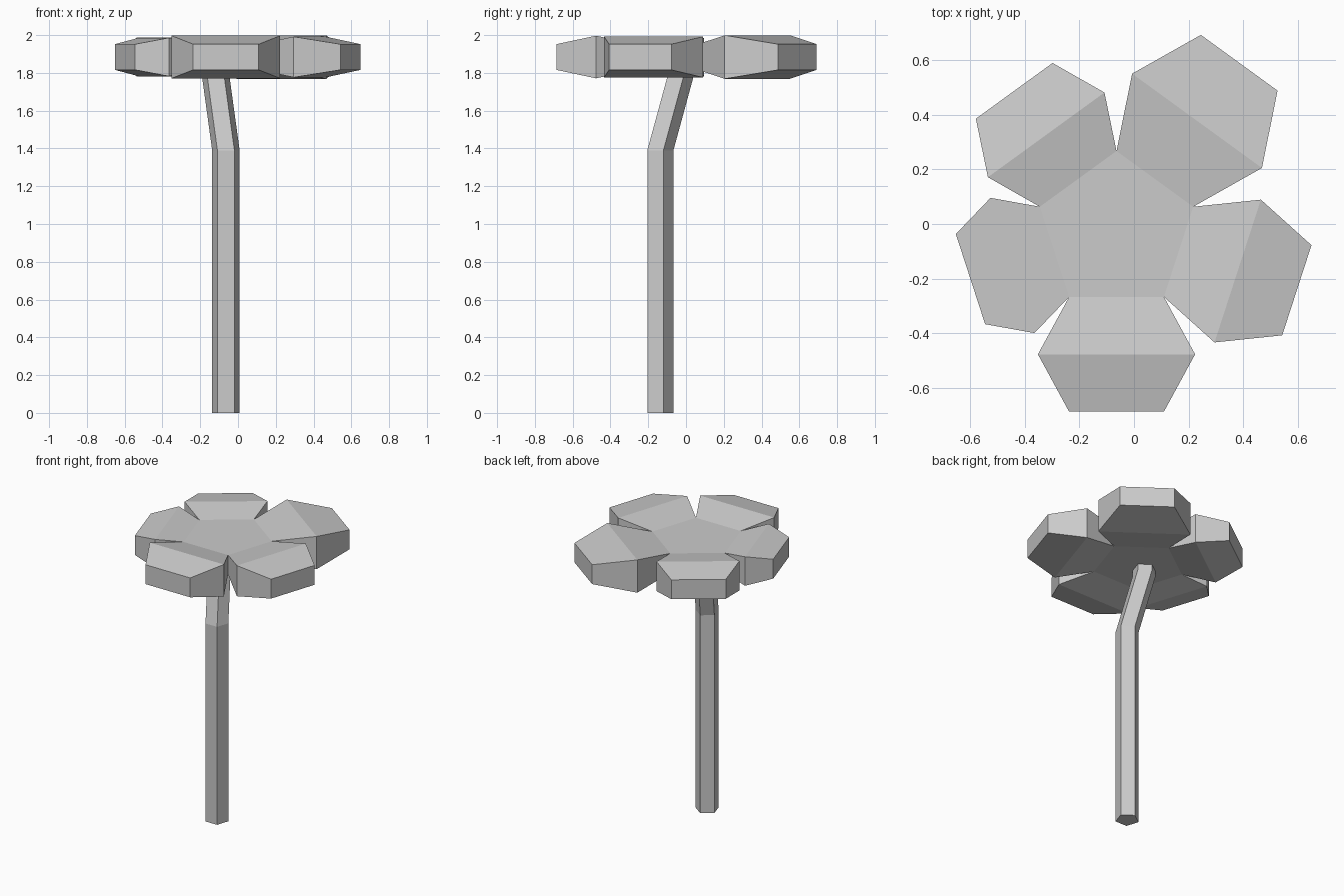
import bpy, bmesh
from math import sin, cos, radians
from mathutils import Vector

if "Cube" in bpy.data.objects:
    bpy.data.objects.remove(bpy.data.objects["Cube"])

CX, CY, CZ = -0.064, -0.028, 1.884
R, HALF = 0.295, 0.068


def ring(cx, cy, r):
    # pentagon with a flat side at the front, counter-clockwise
    return [(cx + r * cos(radians(a)), cy + r * sin(radians(a)))
            for a in (-126, -54, 18, 90, 162)]


def finish(bm, name):
    bmesh.ops.recalc_face_normals(bm, faces=bm.faces[:])
    mesh = bpy.data.meshes.new(name)
    bm.to_mesh(mesh)
    bm.free()
    bpy.context.collection.objects.link(bpy.data.objects.new(name, mesh))


# Flower head: pentagonal hub with five petals growing from its sides
bm = bmesh.new()
hub = ring(CX, CY, R)
top = [bm.verts.new((x, y, CZ + HALF)) for x, y in hub]
bot = [bm.verts.new((x, y, CZ - HALF)) for x, y in hub]
bm.faces.new(top)
bm.faces.new(bot[::-1])
edge = (Vector(hub[1]) - Vector(hub[0])).length

# petal (length, width at the middle), from the front petal counter-clockwise
petals = [(0.42, 0.575), (0.455, 0.549), (0.525, 0.587), (0.398, 0.527), (0.323, 0.52)]
for i, (length, width) in enumerate(petals):
    j = (i + 1) % 5
    a, b = Vector(hub[i]), Vector(hub[j])
    along = (b - a).normalized()
    out = Vector((along.y, -along.x))
    prev = [bot[i], bot[j], top[j], top[i]]
    for dist, w in ((length / 2, width), (length, edge)):
        h = HALF * w / edge
        c = (a + b) / 2 + out * dist
        cur = [bm.verts.new((*(c + along * s * w / 2), CZ + t * h))
               for s, t in ((-1, -1), (1, -1), (1, 1), (-1, 1))]
        for k in range(4):
            n = (k + 1) % 4
            bm.faces.new((prev[k], prev[n], cur[n], cur[k]))
        prev = cur
    bm.faces.new(prev)
finish(bm, "flower_head")

# Stem: pentagonal tube, straight then leaning into the hub
bm = bmesh.new()
path = [(CX, -0.143, 0), (CX, -0.143, 1.39), (-0.117, -0.038, 1.775), (-0.117, -0.038, 1.82)]
rings = [[bm.verts.new((px, py, z)) for px, py in ring(x, y, 0.0765)] for x, y, z in path]
for lo, hi in zip(rings, rings[1:]):
    for k in range(5):
        n = (k + 1) % 5
        bm.faces.new((lo[k], lo[n], hi[n], hi[k]))
bm.faces.new(rings[0][::-1])
bm.faces.new(rings[-1])
finish(bm, "stem")
